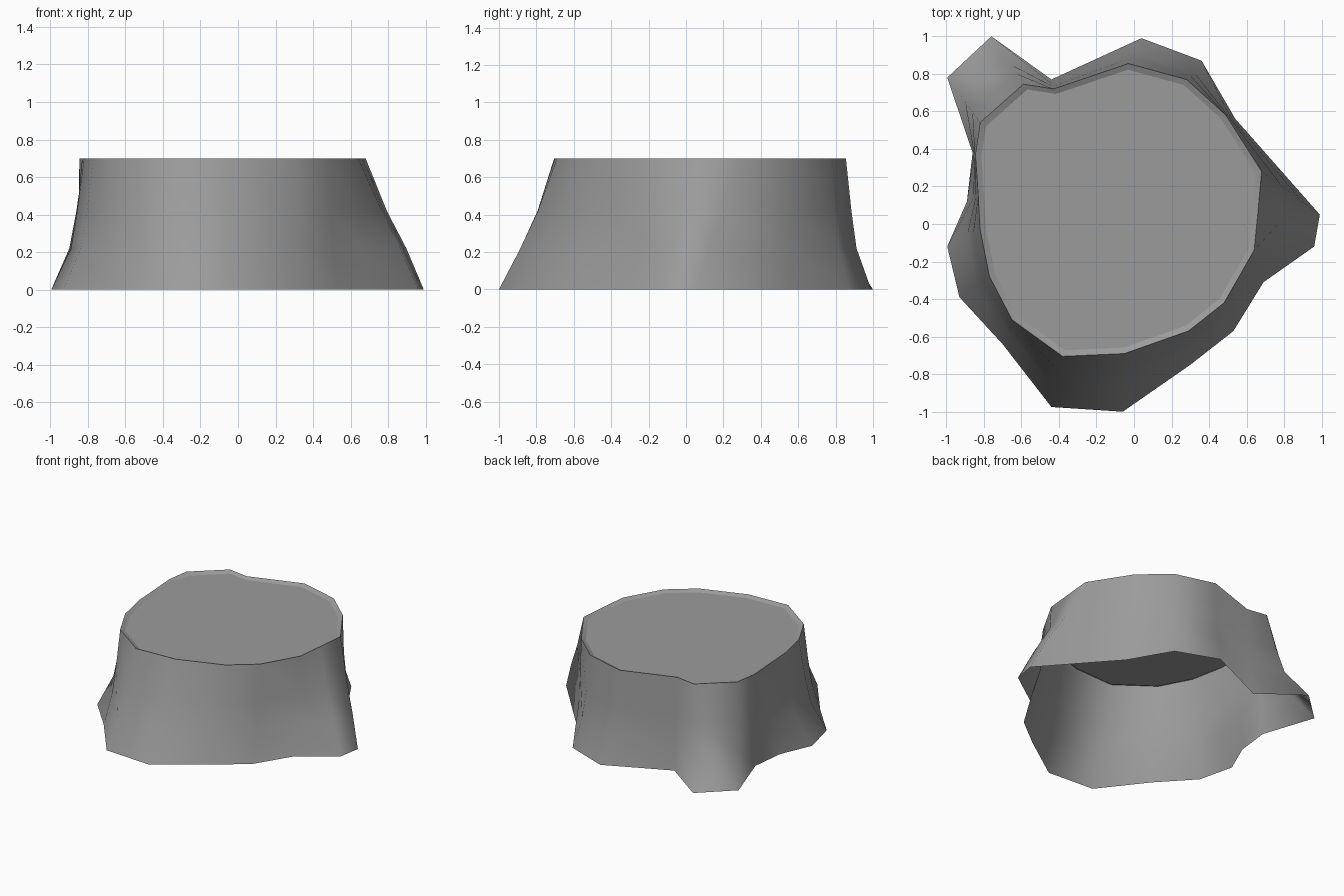
import bpy, bmesh
from mathutils import Vector

if "Cube" in bpy.data.objects:
    bpy.data.objects.remove(bpy.data.objects["Cube"])

# Each spoke: ground x, y, top x, y, and how much flare remains at the root bend
SPOKES = [
    (0.04, 0.99, -0.03, 0.855, 0.42), (0.36, 0.87, 0.28, 0.77, 0.45),
    (0.54, 0.56, 0.49, 0.58, 0.50), (0.99, 0.05, 0.68, 0.28, 0.70),
    (0.96, -0.12, 0.66, 0.06, 0.68), (0.69, -0.31, 0.64, -0.14, 0.50),
    (0.53, -0.57, 0.48, -0.42, 0.50), (0.30, -0.75, 0.29, -0.57, 0.55),
    (-0.06, -1.00, -0.05, -0.69, 0.63), (-0.44, -0.975, -0.38, -0.705, 0.63),
    (-0.70, -0.64, -0.65, -0.51, 0.50), (-0.93, -0.39, -0.77, -0.28, 0.42),
    (-0.995, -0.12, -0.82, -0.03, 0.40), (-0.89, 0.12, -0.83, 0.15, 0.45),
    (-0.86, 0.38, -0.845, 0.37, 0.50), (-0.995, 0.78, -0.82, 0.54, 0.45),
    (-0.76, 1.00, -0.59, 0.745, 0.42), (-0.44, 0.77, -0.43, 0.72, 0.50),
]
HEIGHT = 0.70
CENTRE = Vector((-0.08, 0.07))

bm = bmesh.new()


def ring(z, flare):
    verts = []
    for bx, by, tx, ty, f in SPOKES:
        p = Vector((tx, ty)).lerp(Vector((bx, by)), flare(f))
        verts.append(bm.verts.new((p.x, p.y, z)))
    return verts


# Bark wall, flaring out into roots
rings = [ring(0, lambda f: 1), ring(0.22, lambda f: f),
         ring(0.42, lambda f: f * 0.52), ring(HEIGHT, lambda f: 0)]

# Recessed rim
rim = []
for v in rings[-1]:
    p = CENTRE + (v.co.xy - CENTRE) * 0.958
    rim.append(bm.verts.new((p.x, p.y, HEIGHT - 0.015)))
rings.append(rim)

n = len(SPOKES)
for low, high in zip(rings, rings[1:]):
    for i in range(n):
        j = (i + 1) % n
        bm.faces.new((low[i], low[j], high[j], high[i]))

# Cut top; the underside stays open
bm.faces.new(rim)
bmesh.ops.recalc_face_normals(bm, faces=bm.faces)
bm.normal_update()
if max(bm.faces, key=lambda f: f.calc_area()).normal.z < 0:
    bmesh.ops.reverse_faces(bm, faces=bm.faces)

# Smooth bark, with crisp edges only around the rim
for f in bm.faces:
    f.smooth = True
for loop in rings[-2:]:
    for i in range(n):
        bm.edges.get((loop[i], loop[(i + 1) % n])).smooth = False

mesh = bpy.data.meshes.new("tree_stump")
bm.to_mesh(mesh)
bm.free()
stump = bpy.data.objects.new("tree_stump", mesh)
bpy.context.collection.objects.link(stump)

# Dark grey bark
mat = bpy.data.materials.new("dark_bark")
mat.diffuse_color = (0.33, 0.33, 0.33, 1)
mat.use_nodes = True
mat.node_tree.nodes["Principled BSDF"].inputs["Base Color"].default_value = mat.diffuse_color
mesh.materials.append(mat)
